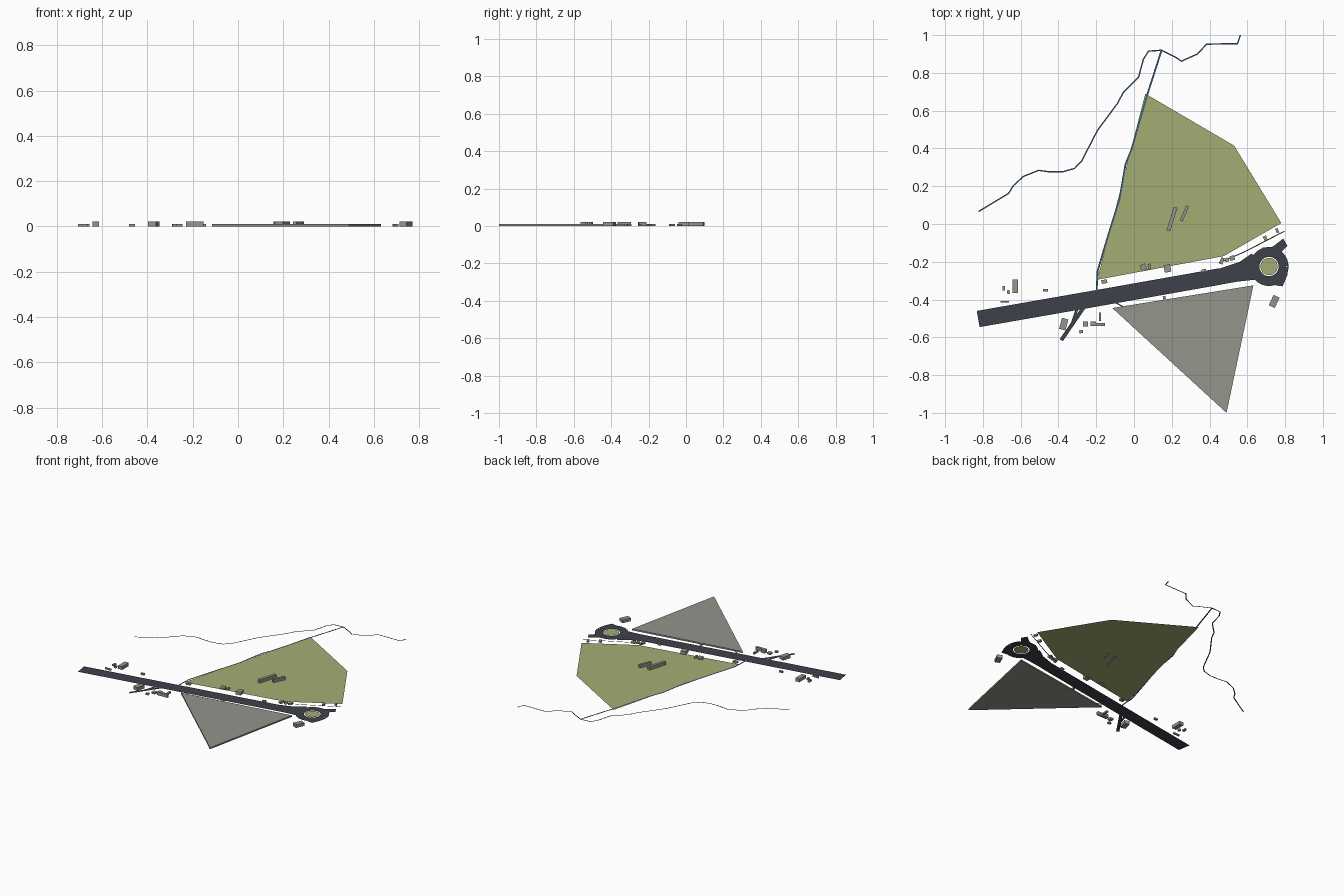
import bpy, bmesh, math
from mathutils import Vector, Matrix

if "Cube" in bpy.data.objects:
    bpy.data.objects.remove(bpy.data.objects["Cube"])


def material(name, r, g, b):
    def lin(c):
        c /= 255
        return c / 12.92 if c <= 0.04045 else ((c + 0.055) / 1.055) ** 2.4
    m = bpy.data.materials.new(name)
    m.diffuse_color = (lin(r), lin(g), lin(b), 1)
    m.use_nodes = True
    m.node_tree.nodes["Principled BSDF"].inputs["Base Color"].default_value = m.diffuse_color
    return m


GRASS = material("grass green", 164, 174, 117)
PAVED = material("paved grey", 149, 147, 139)
STONE = material("building grey", 153, 148, 139)
ROAD = material("asphalt", 61, 65, 73)
WATER = material("water blue", 62, 92, 118)


def finish(name, bm, mat):
    bmesh.ops.recalc_face_normals(bm, faces=bm.faces)
    if all(abs(f.normal.z) > 0.99 for f in bm.faces):
        bmesh.ops.reverse_faces(bm, faces=[f for f in bm.faces if f.normal.z < 0])
    me = bpy.data.meshes.new(name)
    bm.to_mesh(me)
    bm.free()
    me.materials.append(mat)
    ob = bpy.data.objects.new(name, me)
    bpy.context.collection.objects.link(ob)
    return ob


def plate(name, pts, z, mat, height=0):
    bm = bmesh.new()
    f = bm.faces.new([bm.verts.new((x, y, z)) for x, y in pts])
    if height:
        r = bmesh.ops.extrude_face_region(bm, geom=[f])
        verts = [v for v in r["geom"] if isinstance(v, bmesh.types.BMVert)]
        bmesh.ops.translate(bm, verts=verts, vec=(0, 0, height))
    bmesh.ops.triangulate(bm, faces=[g for g in bm.faces if len(g.verts) > 4])
    return finish(name, bm, mat)


def ribbon(name, pts, width, z, mat):
    p = [Vector(q) for q in pts]
    bm = bmesh.new()
    pairs = []
    for i, q in enumerate(p):
        a = (q - p[i - 1]).normalized() if i else (p[1] - q).normalized()
        b = (p[i + 1] - q).normalized() if i < len(p) - 1 else a
        t = (a + b).normalized()
        n = Vector((-t.y, t.x)) * width / 2 / max(t.dot(a), 0.6)
        pairs.append([bm.verts.new((*(q + s * n), z)) for s in (1, -1)])
    for (a, b), (c, d) in zip(pairs, pairs[1:]):
        bm.faces.new((a, b, d, c))
    return finish(name, bm, mat)


def building(name, x, y, w, d, angle, h):
    bm = bmesh.new()
    m = (Matrix.Translation((x, y, h / 2)) @ Matrix.Rotation(math.radians(angle), 4, 'Z')
         @ Matrix.Diagonal((w, d, h, 1)))
    bmesh.ops.create_cube(bm, size=1, matrix=m)
    return finish(name, bm, STONE)


# Fields
plate("green_field", [(0.06, 0.69), (0.53, 0.415), (0.78, 0.005), (0.475, -0.17), (-0.195, -0.295)],
      0.001, GRASS)
plate("paved_field", [(-0.115, -0.445), (0.632, -0.325), (0.49, -1.0)], 0, PAVED, 0.01)

# Waterways
ribbon("river", [(-0.823, .066), (-.664, .162), (-.638, .204), (-.585, .252), (-.505, .284),
                 (-.447, .276), (-.378, .276), (-.315, .294), (-.278, .332), (-.193, .496),
                 (-.087, .639), (-.056, .698), (.024, .777), (.05, .873), (.077, .915),
                 (.146, .92), (.22, .883), (.251, .862), (.336, .9), (.384, .952),
                 (.548, .955), (.563, 1.0)], 0.007, 0.003, WATER)
ribbon("stream", [(.146, .92), (.071, .687), (-.013, .395), (-.045, .316), (-.077, .13),
                  (-.135, -.055), (-.193, -.25), (-.198, -.36)], 0.009, 0.003, WATER)

# Roads
ribbon("main_road", [(-0.825, -0.503), (-0.19, -0.392), (0.46, -0.277)], 0.087, 0.002, ROAD)
ribbon("side_road", [(-0.385, -0.615), (-0.265, -0.44)], 0.02, 0.002, ROAD)
ribbon("side_branch", [(-0.33, -0.535), (-0.295, -0.43)], 0.014, 0.002, ROAD)
ribbon("foot_path", [(0.45, -0.205), (0.58, -0.15), (0.797, -0.038)], 0.005, 0.002, ROAD)
ribbon("short_path", [(-0.10, -0.415), (-0.06, -0.437)], 0.006, 0.002, ROAD)

# Roundabout: ring, three flared arms and a green island
CX, CY = 0.715, -0.225
ring = [(CX + 0.077 * math.cos(i * math.tau / 32), CY + 0.077 * math.sin(i * math.tau / 32))
        for i in range(33)]
ribbon("roundabout_ring", ring, 0.052, 0.002, ROAD)
plate("west_arm", [(0.45, -0.237), (0.56, -0.2), (0.625, -0.155), (0.65, -0.22), (0.64, -0.295),
                   (0.55, -0.305), (0.45, -0.322)], 0.002, ROAD)
plate("north_east_arm", [(0.68, -0.125), (0.735, -0.12), (0.79, -0.077), (0.812, -0.115),
                         (0.77, -0.16), (0.70, -0.16)], 0.002, ROAD)
plate("south_east_arm", [(0.818, -0.22), (0.812, -0.27), (0.787, -0.33), (0.72, -0.32),
                         (0.72, -0.29), (0.78, -0.25)], 0.002, ROAD)
plate("roundabout_island", [(CX + 0.046 * math.cos(i * math.tau / 24),
                             CY + 0.046 * math.sin(i * math.tau / 24)) for i in range(24)],
      0.002, GRASS)

# Buildings by group: x, y, width, depth, angle
LOW, TALL = 0.011, 0.022
groups = {
    "long_hall": (TALL, [(.201, .026, .13, .02, 73), (.267, .056, .085, .016, 67)]),
    "tall_house": (TALL, [(-.628, -.33, .03, .07, 0), (-.372, -.53, .035, .06, -15),
                          (-.215, -.528, .03, .025, 0), (-.178, -.532, .05, .014, 0),
                          (.742, -.41, .035, .06, -25), (.177, -.235, .035, .04, 10)]),
    "roadside_house": (LOW, [(.05, -.23, .03, .035, 25), (.082, -.225, .014, .03, 10),
                             (.37, -.247, .025, .015, 10), (.465, -.195, .018, .035, -20),
                             (.492, -.19, .02, .02, 20), (.52, -.18, .025, .025, 20),
                             (.695, -.075, .018, .025, 25), (.758, -.035, .014, .025, 25),
                             (-.157, -.305, .03, .02, 10), (.16, -.39, .014, .016, 10)]),
    "village_house": (LOW, [(-.69, -.34, .014, .026, 0), (-.665, -.36, .014, .02, 10),
                            (-.685, -.412, .045, .009, 0), (-.468, -.35, .025, .013, 0),
                            (-.28, -.57, .02, .016, 10), (-.257, -.53, .026, .026, 0),
                            (-.18, -.49, .012, .045, 0)]),
}
for name, (h, items) in groups.items():
    for i, item in enumerate(items, 1):
        building(f"{name}_{i}", *item, h)
